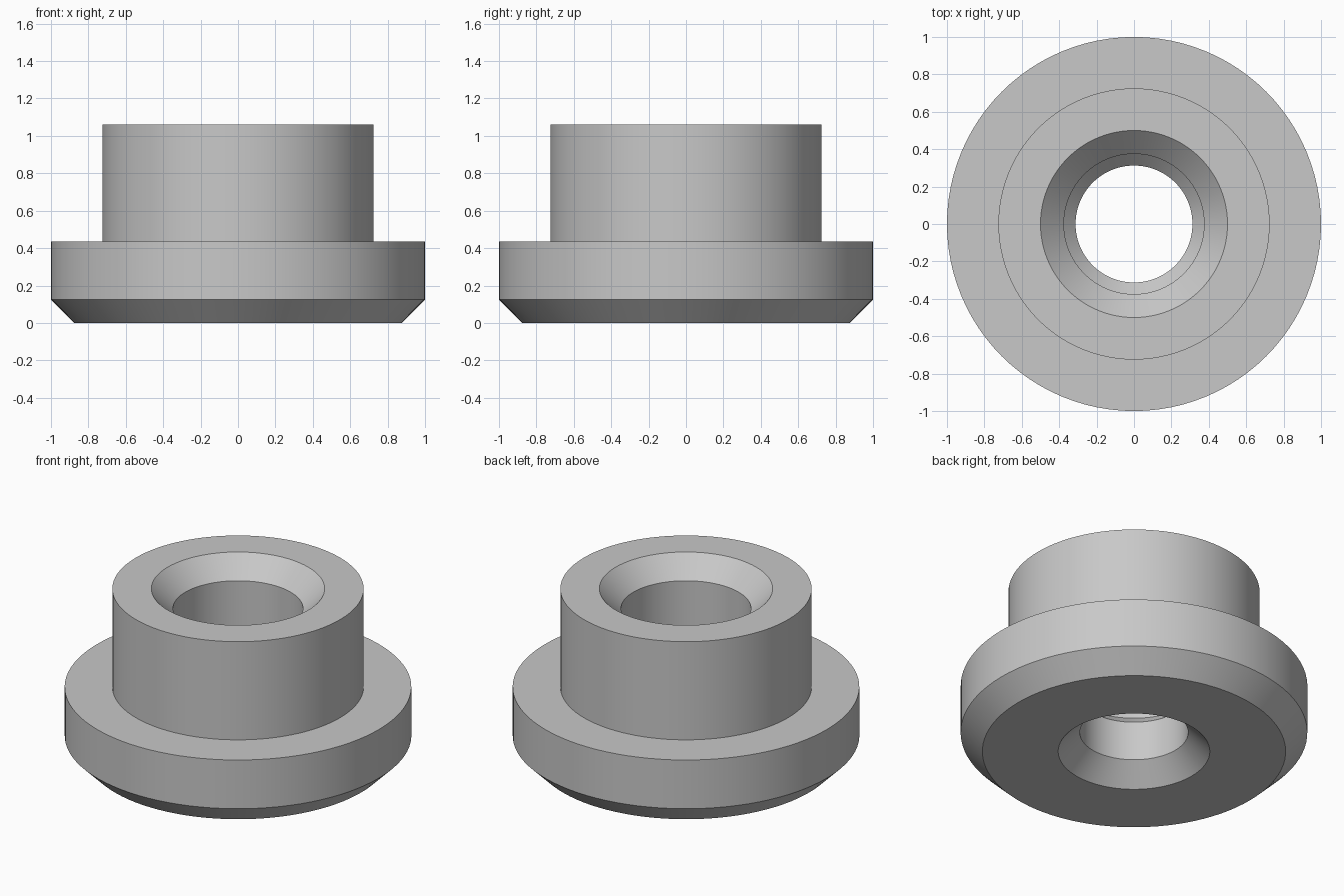
import bpy
import bmesh
import math

SEGMENTS = 96

if "Cube" in bpy.data.objects:
    bpy.data.objects.remove(bpy.data.objects["Cube"], do_unlink=True)

# Plain grey metal
GREY = (0.58, 0.58, 0.58, 1)
metal = bpy.data.materials.new("grey_metal")
metal.use_nodes = True
metal.diffuse_color = GREY
metal.node_tree.nodes["Principled BSDF"].inputs["Base Color"].default_value = GREY


def lathe(name, profile, material):
    """Revolve a closed (radius, height) profile around the z axis."""
    bm = bmesh.new()
    verts = [bm.verts.new((r, 0, z)) for r, z in profile]
    edges = [bm.edges.new((a, b)) for a, b in zip(verts, verts[1:] + verts[:1])]
    bmesh.ops.spin(bm, geom=verts + edges, axis=(0, 0, 1), cent=(0, 0, 0),
                   angle=2 * math.pi, steps=SEGMENTS, use_merge=True)
    bmesh.ops.remove_doubles(bm, verts=bm.verts, dist=0.0001)
    bmesh.ops.recalc_face_normals(bm, faces=bm.faces)
    mesh = bpy.data.meshes.new(name)
    bm.to_mesh(mesh)
    bm.free()
    mesh.materials.append(material)
    obj = bpy.data.objects.new(name, mesh)
    bpy.context.collection.objects.link(obj)
    bpy.ops.object.select_all(action="DESELECT")
    obj.select_set(True)
    bpy.context.view_layer.objects.active = obj
    bpy.ops.object.shade_smooth_by_angle(angle=math.radians(30))
    return obj


# Flange with chamfered foot, then the collar above it
outside = [(0.875, 0), (1, 0.125), (1, 0.435), (0.725, 0.435), (0.725, 1.06)]
# Stepped bore: top countersink, wide bore, sloped shoulder, narrow bore, lower countersink
bore = [(0.5, 1.06), (0.375, 0.935), (0.375, 0.4375),
        (0.3125, 0.375), (0.3125, 0.125), (0.4375, 0)]

lathe("flanged_bushing", outside + bore, metal)
